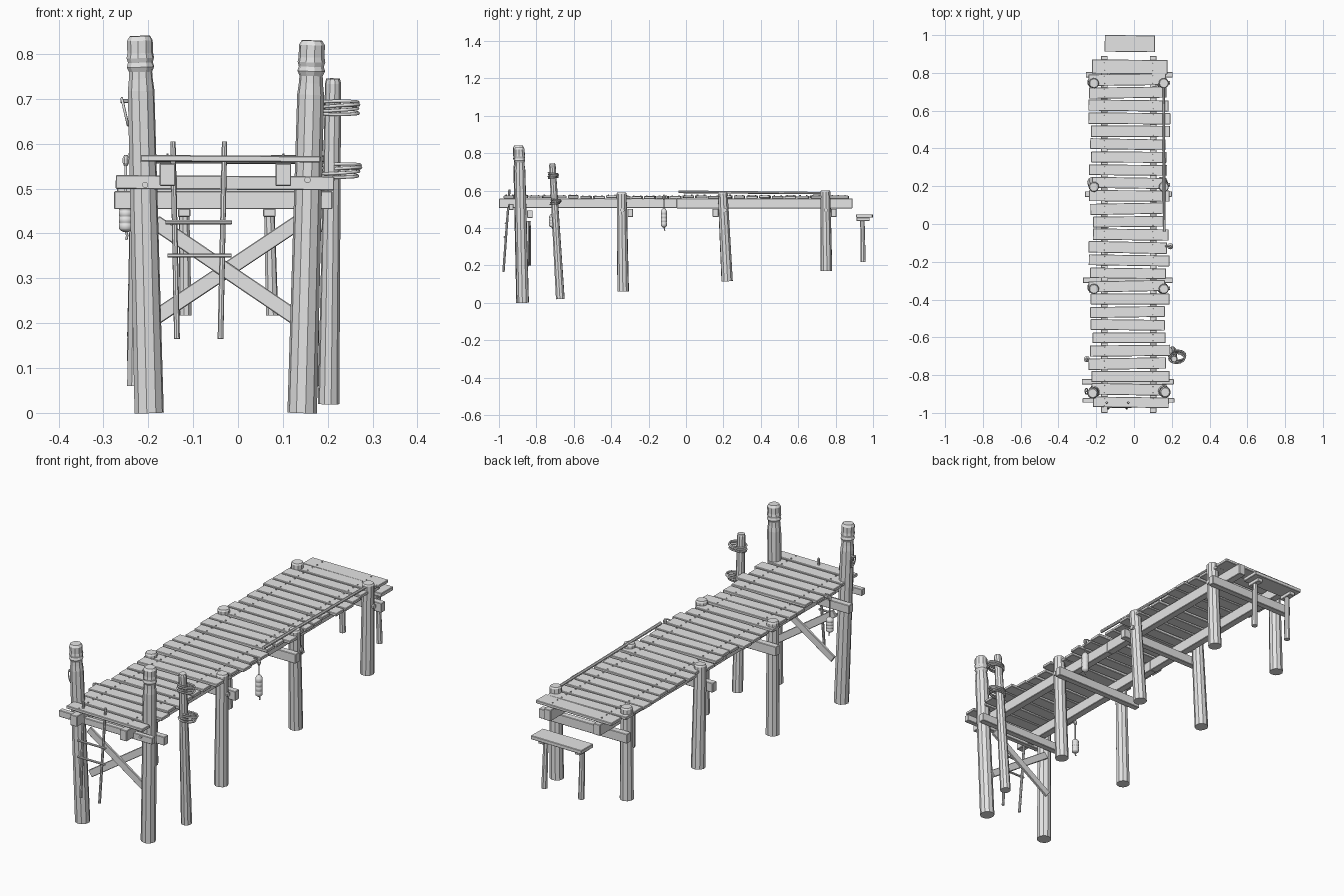
import bpy, bmesh, math, random
from mathutils import Vector, Matrix

if "Cube" in bpy.data.objects:
    bpy.data.objects.remove(bpy.data.objects["Cube"])

random.seed(4)
mat = bpy.data.materials.new("weathered grey")
mat.diffuse_color = (0.78, 0.78, 0.78, 1)
mat.use_nodes = True
mat.node_tree.nodes["Principled BSDF"].inputs["Base Color"].default_value = mat.diffuse_color


def finish(name, bm, smooth=False):
    bmesh.ops.recalc_face_normals(bm, faces=bm.faces)
    me = bpy.data.meshes.new(name)
    bm.to_mesh(me)
    bm.free()
    me.materials.append(mat)
    for p in me.polygons:
        p.use_smooth = smooth
    ob = bpy.data.objects.new(name, me)
    bpy.context.collection.objects.link(ob)
    return ob


def box(name, c, size, rot=None, bevel=0.002):
    bm = bmesh.new()
    m = Matrix.Translation(c) @ (rot or Matrix()) @ Matrix.Diagonal((*size, 1))
    bmesh.ops.create_cube(bm, size=1, matrix=m)
    if bevel:
        bmesh.ops.bevel(bm, geom=bm.edges[:], offset=bevel, segments=1, affect='EDGES')
    return finish(name, bm)


def lathe(name, p0, p1, prof, n=10, smooth=False):
    """Sweep (t, radius) rings along the line p0 -> p1."""
    p0, p1 = Vector(p0), Vector(p1)
    q = (p1 - p0).to_track_quat('Z', 'Y')
    bm = bmesh.new()
    rings = []
    for t, r in prof:
        c = p0.lerp(p1, t)
        rings.append([bm.verts.new(c + q @ Vector((r * math.cos(a), r * math.sin(a), 0)))
                      for a in (2 * math.pi * (i + 0.5) / n for i in range(n))])
    for a, b in zip(rings, rings[1:]):
        for i in range(n):
            j = (i + 1) % n
            bm.faces.new((a[i], a[j], b[j], b[i]))
    bm.faces.new(rings[0][::-1])
    bm.faces.new(rings[-1])
    return finish(name, bm, smooth)


def pole(name, p0, p1, r0, r1=None, n=10):
    r1 = r1 or r0
    return lathe(name, p0, p1, [(0, r0), (0.985, r1), (1, r1 * 0.85)], n)


def rope(name, pts, r=0.003, cyclic=False):
    cu = bpy.data.curves.new(name, 'CURVE')
    cu.dimensions = '3D'
    cu.bevel_depth, cu.bevel_resolution = r, 1
    cu.use_fill_caps = True
    sp = cu.splines.new('POLY')
    sp.points.add(len(pts) - 1)
    for p, co in zip(sp.points, pts):
        p.co = (*co, 1)
    sp.use_cyclic_u = cyclic
    cu.materials.append(mat)
    ob = bpy.data.objects.new(name, cu)
    bpy.context.collection.objects.link(ob)
    return ob


# tall front posts with grooved heads
head = [(0, .033), (.855, .030), (.885, .027), (.905, .026), (.918, .031), (.93, .028),
        (.942, .031), (.955, .029), (.988, .029), (1, .023)]
lathe("front_post_left", (-.198, -.875, 0), (-.219, -.896, .84), head)
lathe("front_post_right", (.143, -.872, 0), (.165, -.891, .83), head)

# deck posts, shorter toward the shore
for i, (y, zb, zt, dy) in enumerate([(-.34, .06, .59, .004), (.208, .115, .592, .012), (.748, .17, .60, .003)]):
    pole(f"deck_post_left_{i}", (-.217, y + dy, zb), (-.212, y - dy, zt), .031, .027)
    pole(f"deck_post_right_{i}", (.148, y + dy, zb), (.158, y - dy, zt), .031, .027)

# mooring post with two rope coils
pole("mooring_post", (.202, -.672, .02), (.212, -.715, .745), .024, .018)
for z0, cy in ((.668, -.708), (.528, -.698)):
    for k in range(4):
        w = random.uniform(-.004, .004)
        ring = [(.229 + w + .041 * math.cos(a), cy + w + .026 * math.sin(a), z0 + k * .008 + .003 * math.sin(a + k))
                for a in (2 * math.pi * j / 18 for j in range(18))]
        rope("mooring_rope_coil", ring, .0038, True)

# stringers under the deck
for x in (-.157, .101):
    box("stringer_front", (x, -.525, .531), (.035, .95, .05))
    box("stringer_back", (x, .42, .531), (.035, .94, .052))

# cross beams
box("front_cross_beam", (-.029, -.934, .513), (.487, .024, .031), Matrix.Rotation(.006, 4, 'Y'))
box("rear_cross_beam", (-.033, -.835, .474), (.487, .03, .04))
for i, (y, x0, x1) in enumerate([(-.298, -.27, .205), (.158, -.26, .2), (.79, -.255, .205)]):
    box(f"deck_cross_beam_{i}", ((x0 + x1) / 2, y, .48), (x1 - x0, .03, .044))
for x, z in ((-.207, .508), (.155, .519)):
    pole("beam_bolt", (x, -.93, z), (x, -.952, z), .007, n=8)
for y in (-.34, .208, .748):
    pole("post_bolt", (.17, y, .495), (.19, y, .495), .011, n=8)

# crossed braces
for y, a, b in ((-.846, (-.185, .425), (.135, .208)), (-.834, (.135, .425), (-.185, .212))):
    dx, dz = b[0] - a[0], b[1] - a[1]
    box("cross_brace", ((a[0] + b[0]) / 2, y, (a[1] + b[1]) / 2), (math.hypot(dx, dz), .012, .034),
        Matrix.Rotation(-math.atan2(dz, dx), 4, 'Y'))

# deck planks
N = 27
plank_y = [.832 - i * 1.776 / (N - 1) for i in range(N)]
nails = bmesh.new()
for i, y in enumerate(plank_y):
    x0 = -.232 + random.uniform(-.012, .016)
    x1 = .178 + random.uniform(-.016, .017)
    if i == 0:
        x0, x1 = -.222, .177
    w = .075 if i == 0 else random.uniform(.055, .061)
    z = .564 + random.uniform(-.002, .003)
    yaw = random.uniform(-.02, .02)
    rot = Matrix.Rotation(yaw, 4, 'Z') @ Matrix.Rotation(random.uniform(-.006, .006), 4, 'Y')
    box(f"deck_plank_{i}", ((x0 + x1) / 2, y, z), (x1 - x0, w, .014), rot)
    for x in (-.157, .101):
        for s in (-1, 1):
            bmesh.ops.create_cone(nails, cap_ends=True, segments=6, radius1=.0035, radius2=.0025, depth=.006,
                                  matrix=Matrix.Translation((x, y + s * .018 + x * yaw, z + .008)))
finish("plank_nails", nails)

# pole laid along the right edge
pole("side_rail", (.160, -.04, .593), (.157, .745, .586), .008, .007, n=8)

# ladder
lad = [((-.136, -.976, .165), (-.145, -.944, .605)), ((-.039, -.976, .165), (-.03, -.944, .605))]
for a, b in lad:
    pole("ladder_rail", a, b, .0065, .006, n=8)
for z, x0, x1 in ((.351, -.157, -.014), (.425, -.162, -.013)):
    y = -.976 + (z - .165) / .44 * .032
    pole("ladder_rung", (x0, y - .008, z), (x1, y - .008, z), .005, n=8)

# hanging fenders on ropes
for x, y, zb, zt, rx in ((.192, -.118, .402, .505, .165), (-.25, -.715, .403, .475, -.225)):
    prof = [(0, .006), (.06, .013)]
    for k in range(4):
        t = .1 + k * .2
        prof += [(t, .0165), (t + .15, .0165), (t + .175, .0145)]
    prof += [(.93, .012), (1, .005)]
    lathe("fender", (x, y, zb), (x, y, zt), prof, 10, True)
    rope("fender_rope", [(rx, y, .577), (x - (x - rx) * .3, y, .577), (x, y, .56), (x, y, zt - .005)], .003)
    rope("fender_tail", [(x, y, zb + .005), (x + .003, y + .003, zb - .008), (x + .001, y + .005, zb - .017)], .003)
    lathe("fender_knot", (x, y, .55), (x, y, .575), [(0, .004), (.3, .008), (.7, .008), (1, .004)], 8)

# ring on the left front post
loop = [(-.252 - .007 * math.sin(a), -.885 + .015 * math.cos(a), .671 + .03 * math.sin(a))
        for a in (2 * math.pi * j / 16 for j in range(16))]
rope("iron_ring", loop, .003, True)
pole("ring_eye", (-.235, -.885, .695), (-.262, -.885, .695), .005, n=8)

# low step at the shore end
box("step_plank", (-.022, .955, .464), (.266, .088, .018), Matrix.Rotation(-.012, 4, 'Z'))
for x0, x1 in ((-.117, -.12), (.076, .07)):
    box("step_cleat", (x1, .947, .446), (.028, .07, .018))
    pole("step_leg", (x0, .947, .217), (x1, .943, .448), .014, .012, n=8)
